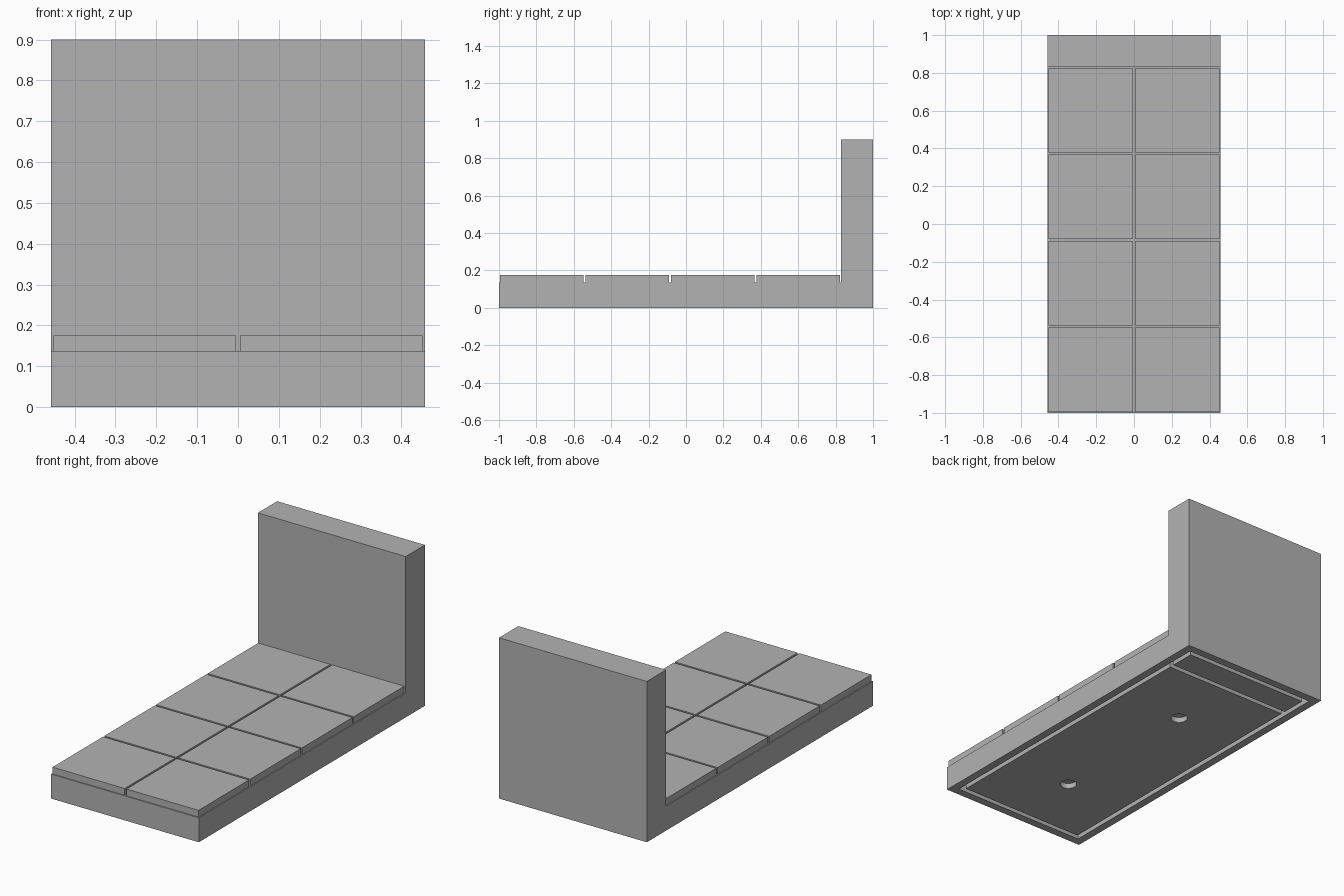
import bpy, bmesh
from mathutils import Matrix

cube = bpy.data.objects.get("Cube")
if cube:
    bpy.data.objects.remove(cube, do_unlink=True)

HALF_X, CELL, GAP = 0.4575, 0.4575, 0.0055
FLOOR_Z, TILE_Z, WALL_Z = 0.137, 0.175, 0.9
WALL_Y = -1 + 4 * CELL

stone = bpy.data.materials.new("plain grey")
stone.use_nodes = True
grey = (0.45, 0.45, 0.45, 1)
stone.diffuse_color = grey
stone.node_tree.nodes["Principled BSDF"].inputs["Base Color"].default_value = grey


def finish(name, bm):
    bmesh.ops.recalc_face_normals(bm, faces=bm.faces)
    mesh = bpy.data.meshes.new(name)
    bm.to_mesh(mesh)
    bm.free()
    mesh.materials.append(stone)
    obj = bpy.data.objects.new(name, mesh)
    bpy.context.collection.objects.link(obj)
    return obj


def box(name, lo, hi):
    bm = bmesh.new()
    bmesh.ops.create_cube(bm, size=1)
    for v in bm.verts:
        v.co = [hi[i] if v.co[i] > 0 else lo[i] for i in range(3)]
    return finish(name, bm)


def cut(target, cutter):
    cutter.hide_render = True
    mod = target.modifiers.new("cut", 'BOOLEAN')
    mod.operation = 'DIFFERENCE'
    mod.solver = 'EXACT'
    mod.object = cutter
    bpy.context.view_layer.objects.active = target
    bpy.ops.object.modifier_apply(modifier=mod.name)
    bpy.data.objects.remove(cutter, do_unlink=True)


# Floor slab and back wall as one L-shaped profile
profile = [(-1, 0), (1, 0), (1, WALL_Z), (WALL_Y, WALL_Z),
           (WALL_Y, FLOOR_Z), (-1, FLOOR_Z)]
bm = bmesh.new()
side = bm.faces.new([bm.verts.new((-HALF_X, y, z)) for y, z in profile])
ext = bmesh.ops.extrude_face_region(bm, geom=[side])
new_verts = [g for g in ext["geom"] if isinstance(g, bmesh.types.BMVert)]
bmesh.ops.translate(bm, verts=new_verts, vec=(2 * HALF_X, 0, 0))
body = finish("floor_and_wall", bm)

# Grooves around the underside, with one crossing in front of the wall
INSET, WIDTH, DEPTH = 0.045, 0.026, 0.045
gx, gy = HALF_X - INSET, 1 - INSET
for s in (-1, 1):
    xs = sorted((s * gx, s * (gx - WIDTH)))
    cut(body, box("groove_cutter", (xs[0], -gy, -0.1), (xs[1], gy, DEPTH)))
for y in (-gy, WALL_Y - INSET - WIDTH, gy - WIDTH):
    cut(body, box("groove_cutter", (-gx, y, -0.1), (gx, y + WIDTH, DEPTH)))

# Round sockets in the underside
for row in (1, 3):
    bm = bmesh.new()
    bmesh.ops.create_cone(bm, cap_ends=True, segments=32, radius1=0.044,
                          radius2=0.044, depth=0.06,
                          matrix=Matrix.Translation((0, -1 + row * CELL, 0)))
    cut(body, finish("socket_cutter", bm))

# Floor tiles in two columns of four
for row in range(4):
    y = -1 + row * CELL
    for col, label in enumerate(("right", "left")):
        x = -HALF_X + col * CELL
        box(f"tile_{label}_{row + 1}", (x + GAP, y + GAP, FLOOR_Z),
            (x + CELL - GAP, y + CELL - GAP, TILE_Z))
